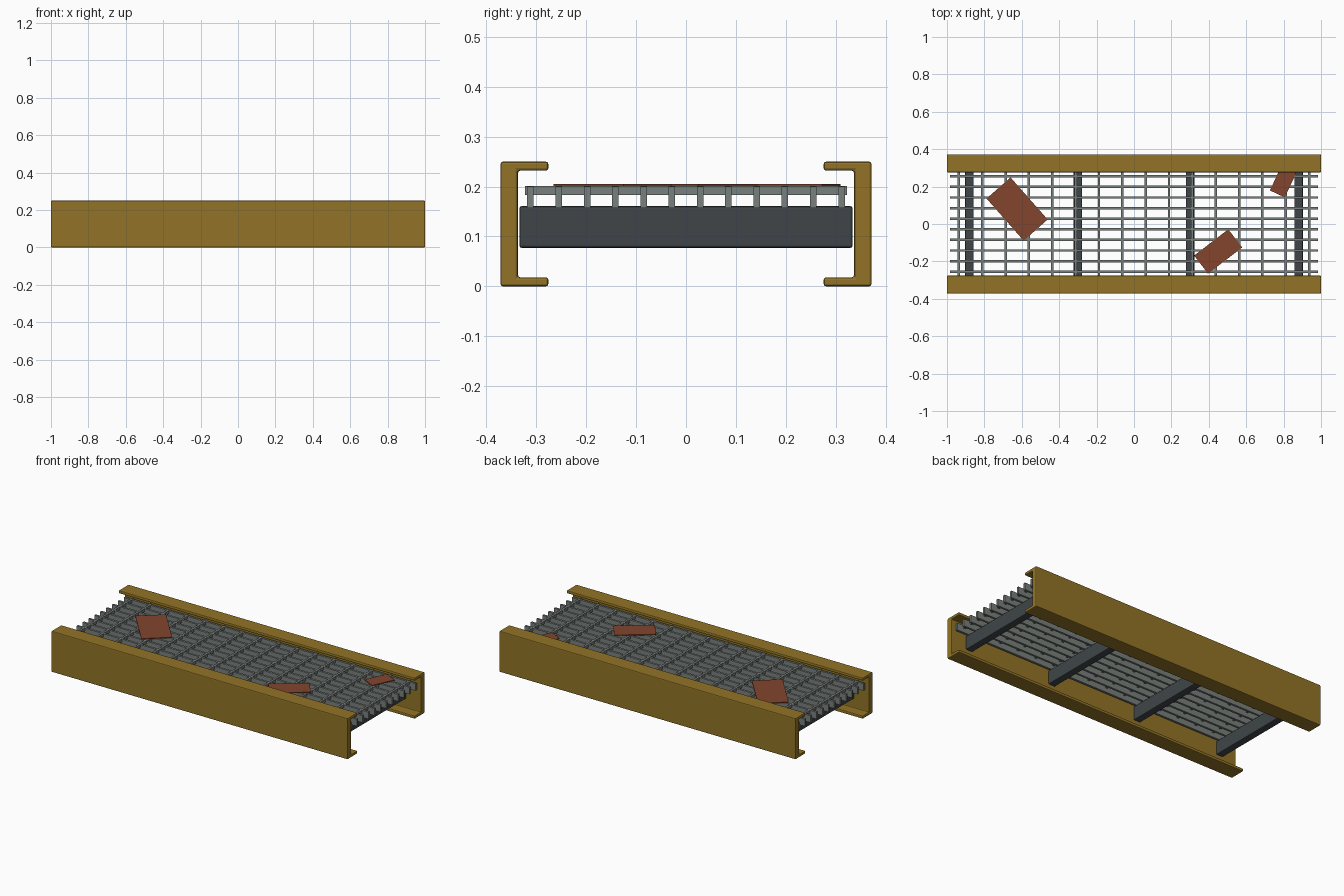
import bpy
import bmesh
from math import radians
from mathutils import Matrix

if "Cube" in bpy.data.objects:
    bpy.data.objects.remove(bpy.data.objects["Cube"], do_unlink=True)


def material(name, rgb):
    mat = bpy.data.materials.new(name)
    mat.use_nodes = True
    mat.diffuse_color = (*rgb, 1)
    shader = mat.node_tree.nodes["Principled BSDF"]
    shader.inputs["Base Color"].default_value = (*rgb, 1)
    shader.inputs["Roughness"].default_value = 0.7
    return mat


yellow = material("worn_yellow_paint", (0.29, 0.175, 0.02))
steel = material("grey_steel", (0.19, 0.215, 0.20))
dark = material("dark_steel", (0.05, 0.06, 0.065))
rust = material("rust", (0.225, 0.06, 0.026))


def finish(name, bm, mat, bevel=0.0):
    bmesh.ops.recalc_face_normals(bm, faces=bm.faces)
    mesh = bpy.data.meshes.new(name)
    bm.to_mesh(mesh)
    bm.free()
    mesh.materials.append(mat)
    obj = bpy.data.objects.new(name, mesh)
    bpy.context.collection.objects.link(obj)
    if bevel:
        mod = obj.modifiers.new("edge_bevel", "BEVEL")
        mod.width = bevel
        mod.segments = 2
    return obj


def box(name, center, size, mat, bevel=0.0, turn=0.0):
    bm = bmesh.new()
    bmesh.ops.create_cube(bm, size=1)
    bm.transform(Matrix.Translation(center)
                 @ Matrix.Rotation(radians(turn), 4, "Z")
                 @ Matrix.Diagonal((*size, 1)))
    return finish(name, bm, mat, bevel)


# C-section side rails, flanges facing inward
OUTER, WEB, LIP, HEIGHT, FLANGE = 0.372, 0.337, 0.276, 0.25, 0.018
SECTION = [(OUTER, 0), (OUTER, HEIGHT), (LIP, HEIGHT), (LIP, HEIGHT - FLANGE),
           (WEB, HEIGHT - FLANGE), (WEB, FLANGE), (LIP, FLANGE), (LIP, 0)]


def rail(name, side):
    bm = bmesh.new()
    face = bm.faces.new([bm.verts.new((-1, side * y, z)) for y, z in SECTION])
    ends = bmesh.ops.extrude_face_region(bm, geom=[face])["geom"]
    bmesh.ops.translate(bm, vec=(2, 0, 0),
                        verts=[v for v in ends if isinstance(v, bmesh.types.BMVert)])
    finish(name, bm, yellow, 0.005)


rail("front_rail", -1)
rail("back_rail", 1)

# Support beams under the grating
for i, x in enumerate((-0.88, -0.3, 0.3, 0.88)):
    box(f"support_beam_{i + 1}", (x, 0, 0.119), (0.045, 0.668, 0.084), dark, 0.005)

# Grating: tall bearing bars lengthwise, shallow cross bars
for i in range(12):
    y = (i - 5.5) * 0.0567
    box(f"bearing_bar_{i + 1}", (0, y, 0.1785), (1.97, 0.013, 0.043), steel)
for i in range(16):
    x = (i - 7.5) * 0.1248
    box(f"cross_bar_{i + 1}", (x, 0, 0.192), (0.013, 0.645, 0.018), steel)

# Rusty patches lying on the grating
box("rust_patch_large", (-0.625, 0.08, 0.2025), (0.30, 0.171, 0.005), rust, turn=-48.6)
box("rust_patch_medium", (0.45, -0.147, 0.2025), (0.23, 0.122, 0.005), rust, turn=37.5)
box("rust_patch_small", (0.797, 0.226, 0.2025), (0.144, 0.088, 0.005), rust, turn=65)
